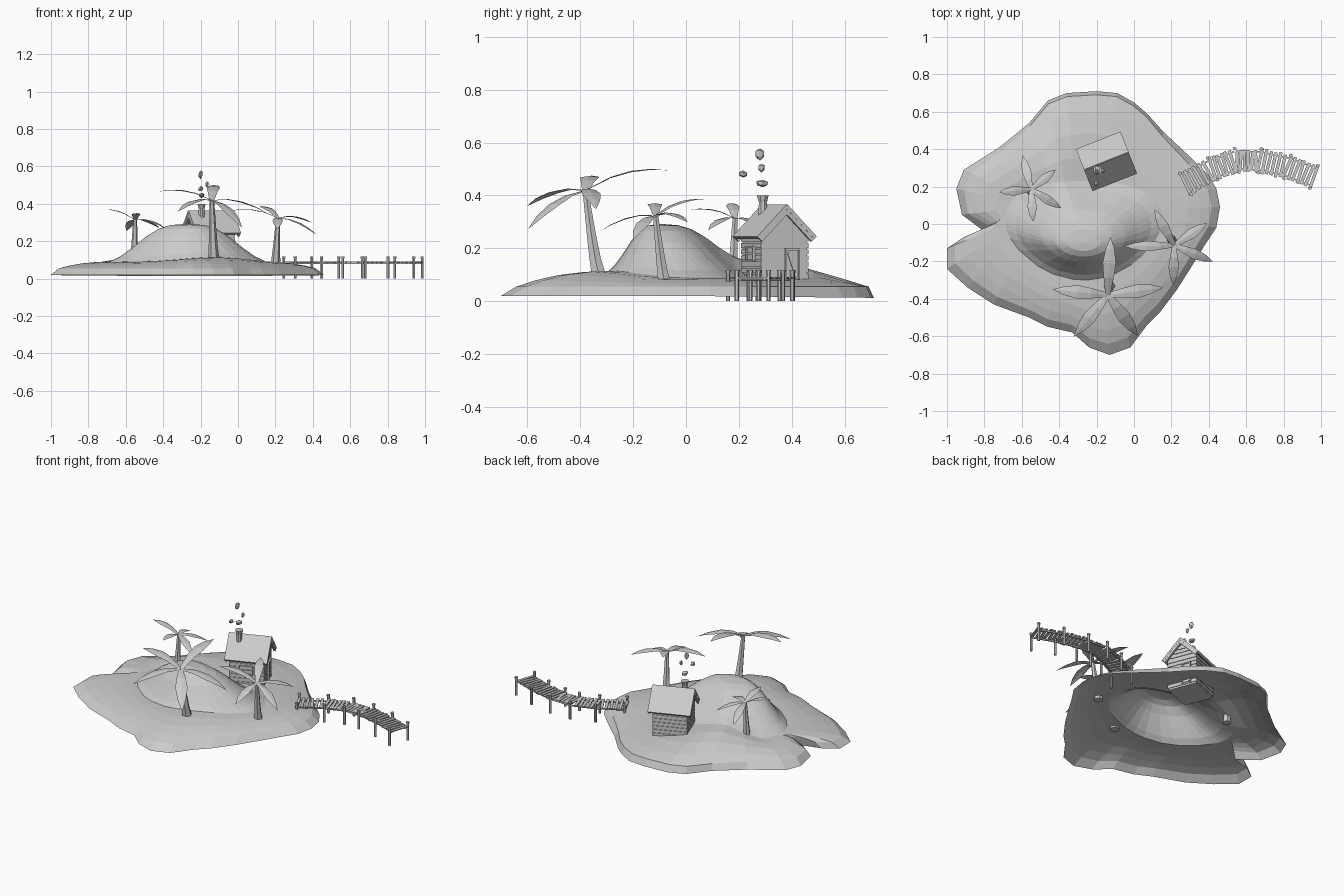
import bpy, bmesh, math, random
from mathutils import Vector, Matrix

if "Cube" in bpy.data.objects:
    bpy.data.objects.remove(bpy.data.objects["Cube"])
random.seed(4)

GREY = bpy.data.materials.new("plain_grey")
GREY.use_nodes = True
GREY.diffuse_color = (0.6, 0.6, 0.6, 1)
GREY.node_tree.nodes["Principled BSDF"].inputs["Base Color"].default_value = (0.6, 0.6, 0.6, 1)


def finish(name, bm, matrix=None, fix_normals=True):
    if fix_normals:
        bmesh.ops.recalc_face_normals(bm, faces=bm.faces)
    mesh = bpy.data.meshes.new(name)
    bm.to_mesh(mesh)
    bm.free()
    mesh.materials.append(GREY)
    obj = bpy.data.objects.new(name, mesh)
    if matrix:
        obj.matrix_world = matrix
    bpy.context.collection.objects.link(obj)


def box(bm, centre, size, rot=Matrix()):
    m = Matrix.Translation(centre) @ rot @ Matrix.Diagonal((*size, 1))
    bmesh.ops.create_cube(bm, size=1, matrix=m)


def cone(bm, base, height, r1, r2, sides=6):
    m = Matrix.Translation(Vector(base) + Vector((0, 0, height / 2)))
    bmesh.ops.create_cone(bm, cap_ends=True, segments=sides, radius1=r1,
                          radius2=r2, depth=height, matrix=m)


def bridge(bm, low, high):
    n = len(low)
    for i in range(n):
        j = (i + 1) % n
        bm.faces.new((low[i], low[j], high[j], high[i]))


# Island: shore outline blended into a crescent hill, open underneath
SHORE = [(-.2, .71), (-.36, .7), (-.46, .66), (-.56, .54), (-.72, .41), (-.91, .29),
         (-.95, .19), (-.92, .05), (-.8, -.04), (-.91, -.07), (-1, -.13), (-1, -.24),
         (-.89, -.34), (-.75, -.43), (-.56, -.5), (-.46, -.55), (-.33, -.58),
         (-.24, -.66), (-.13, -.7), (-.02, -.66), (.07, -.54), (.14, -.47),
         (.23, -.35), (.3, -.24), (.38, -.11), (.44, -.02), (.46, .09), (.44, .19),
         (.39, .27), (.32, .34), (.16, .49), (.07, .59), (0, .65), (-.09, .7)]
HILL = Vector((-.27, -.1))


def hill_point(angle, t):
    c, s = math.cos(angle), math.sin(angle)
    x = .42 * c * t
    y = (.33 if s > 0 else .2) * s * t + .1 * (x / .4) ** 2
    return HILL.x + x, HILL.y + y


def hill_base(angle):
    def bump(middle, spread):
        return math.exp(-((angle - middle) / spread) ** 2)
    return .09 + .065 * bump(1.95, .4) + .025 * bump(-1.2, .6)


def rim_inset(x, y):
    if -.85 < x < -.7 and abs(y) < .1:
        return .3
    return .14 - .1 * min(1, max(0, (y - .25) / .3))


bm = bmesh.new()
angles = [math.atan2(y - HILL.y, x - HILL.x) for x, y in SHORE]
rings = [[bm.verts.new((x, y, .02 - .01 * max(0, y))) for x, y in SHORE]]
for u in (1, .8, .55, .27):
    ring = []
    for (x, y), a in zip(SHORE, angles):
        hx, hy = hill_point(a, 1)
        k = u * (1 - rim_inset(x, y))
        z = .055 + (hill_base(a) - .055) * (1 - u ** 2.3)
        ring.append(bm.verts.new((hx + (x - hx) * k, hy + (y - hy) * k, z)))
    rings.append(ring)
for t, h in ((1, 0), (.86, .14), (.7, .38), (.53, .67), (.37, .88), (.22, .98)):
    rings.append([bm.verts.new((*hill_point(a, t), hill_base(a) + (.29 - hill_base(a)) * h))
                  for a in angles])
for outer, inner in zip(rings, rings[1:]):
    bridge(bm, outer, inner)
peak = bm.verts.new((HILL.x, HILL.y, .293))
for i, v in enumerate(rings[-1]):
    bm.faces.new((v, rings[-1][(i + 1) % len(SHORE)], peak))
finish("island", bm)


# Palms: curved tapering trunk and five folded fronds
def palm(name, base, crown, tips, radius, width):
    base, crown = Vector(base), Vector(crown)
    bm = bmesh.new()
    loops = []
    for k in range(6):
        t = k / 5
        c = base.lerp(crown, t)
        c.y = base.y + (crown.y - base.y) * t ** .8
        r = radius * (1 - .6 * t ** .7)
        loops.append([bm.verts.new(c + Vector((r * math.cos(a), r * math.sin(a), 0)))
                      for a in (math.tau * i / 6 for i in range(6))])
    for low, high in zip(loops, loops[1:]):
        bridge(bm, low, high)
    bm.faces.new(loops[0])
    bm.faces.new(loops[-1])
    finish(name + "_trunk", bm)

    bm = bmesh.new()
    for tip in tips:
        span = Vector(tip) - crown
        side = Vector((-span.y, span.x, 0)).normalized()
        rows = []
        for t, w in ((0, .35), (.3, .75), (.55, 1), (.8, .65), (1, .04)):
            mid = crown + span * t + Vector((0, 0, .1 * span.length * 4 * t * (1 - t)))
            drop = Vector((0, 0, -.15 * w * width))
            rows.append([bm.verts.new(p) for p in
                         (mid - side * w * width + drop, mid, mid + side * w * width + drop)])
        for a, b in zip(rows, rows[1:]):
            for i in (0, 1):
                bm.faces.new((a[i], b[i], b[i + 1], a[i + 1]))
    finish(name + "_fronds", bm, fix_normals=False)


palm("front_palm", (-.13, -.33, .1), (-.14, -.38, .42),
     [(-.125, -.07, .495), (-.43, -.35, .465), (-.32, -.6, .36), (.02, -.595, .275),
      (.155, -.34, .35)], .031, .036)
palm("left_palm", (.2, -.08, .065), (.215, -.115, .325),
     [(.11, .075, .385), (-.05, -.12, .36), (.21, -.325, .265), (.42, -.2, .235),
      (.39, .005, .3)], .028, .028)
palm("back_palm", (-.555, .175, .08), (-.55, .185, .315),
     [(-.595, .365, .255), (-.72, .17, .37), (-.54, .015, .345), (-.39, .085, .27),
      (-.42, .29, .27)], .026, .025)

# Cabin, built around its own ridge axis and turned into place
CABIN = Matrix.Translation((-.147, .335, 0)) @ Matrix.Rotation(math.radians(21.6), 4, 'Z')
HL, HW, EAVE, RIDGE = .1, .092, .25, .35

bm = bmesh.new()
profile = [(-HW, .05), (HW, .05), (HW, EAVE), (0, RIDGE - .01), (-HW, EAVE)]
ends = [[bm.verts.new((x, y, z)) for y, z in profile] for x in (-HL, HL)]
bridge(bm, *ends)
for e in ends:
    bm.faces.new(e)
finish("cabin_walls", bm, CABIN)

bm = bmesh.new()
for k in range(8):
    z = .07 + k * .0235
    box(bm, (0, 0, z), (HL * 2 + .008, HW * 2 + .008, .018))
for z, half in ((.264, .075), (.288, .052), (.311, .03)):
    box(bm, (0, 0, z), (HL * 2 + .008, half * 2, .018))
finish("cabin_siding", bm, CABIN)

bm = bmesh.new()
for s in (-1, 1):
    slope = math.atan2(.122, .12)
    rot = Matrix.Rotation(-s * slope, 4, 'X')
    box(bm, (0, s * .057, .3), (.256, .168, .014), rot)
    for x in (-.121, .121):
        box(bm, (x, s * .055, .29), (.012, .155, .026), rot)
finish("cabin_roof", bm, CABIN)

bm = bmesh.new()
box(bm, (HL + .004, .03, .13), (.008, .046, .12))
for y in (.005, .055):
    box(bm, (HL + .006, y, .13), (.014, .007, .126))
box(bm, (HL + .006, .03, .195), (.014, .057, .008))
box(bm, (HL + .008, .03, .13), (.008, .006, .115), Matrix.Rotation(.33, 4, 'X'))
finish("door", bm, CABIN)

bm = bmesh.new()
for x in (-.035, .035):
    box(bm, (x, -HW - .006, .18), (.008, .014, .055))
for z in (.155, .18, .205):
    box(bm, (0, -HW - .006, z), (.076, .014, .007))
box(bm, (0, -HW - .003, .18), (.07, .008, .05))
finish("window", bm, CABIN)

bm = bmesh.new()
cone(bm, (-.061, -.024, .29), .085, .019, .016, 8)
cone(bm, (-.061, -.024, .375), .025, .017, .024, 8)
finish("chimney", bm, CABIN)

# Smoke: small lumpy puffs
bm = bmesh.new()
for pos, size in (((-.195, .29, .445), (.018, .026, .016)), ((-.2, .215, .48), (.014, .017, .014)),
                  ((-.165, .285, .505), (.01, .014, .017)), ((-.2, .28, .558), (.012, .019, .024))):
    puff = bmesh.ops.create_icosphere(bm, subdivisions=1, radius=1)["verts"]
    for v in puff:
        v.co = Vector(pos) + Matrix.Diagonal(size) @ v.co * random.uniform(.8, 1.15)
finish("smoke", bm)

# Jetty: planks and posts along a bent path, narrower at the bend
PATH = [Vector(p) for p in ((.275, .215, .088), (.42, .295, .088), (.55, .34, .088),
                            (.672, .338, .088), (.82, .305, .088), (.962, .252, .088))]
bm = bmesh.new()
for i, (a, b) in enumerate(zip(PATH, PATH[1:])):
    d = b - a
    rot = Matrix.Rotation(math.atan2(d.y, d.x), 4, 'Z')
    width = .108 if i == 2 else .13
    for k in range(6 + (i == len(PATH) - 2)):
        wobble = Matrix.Rotation(random.uniform(-.06, .06), 4, 'Z')
        box(bm, a + d * (k / 6), (.017, width + random.uniform(-.008, .008), .007), rot @ wobble)
    for s in (-1, 1):
        rail = rot @ Vector((0, s * .048, -.007))
        box(bm, (a + b) / 2 + rail, (d.length + .005, .008, .008), rot)
finish("jetty_deck", bm)

bm = bmesh.new()
for i, p in enumerate(PATH):
    along = PATH[min(i + 1, 5)] - PATH[max(i - 1, 0)]
    across = Vector((-along.y, along.x, 0)).normalized() * .064
    for s in (-1, 1):
        foot = p + across * s
        cone(bm, (foot.x, foot.y, 0), .118, .008, .008)
        cone(bm, (foot.x, foot.y, .108), .01, .01, .01)
finish("jetty_posts", bm)
